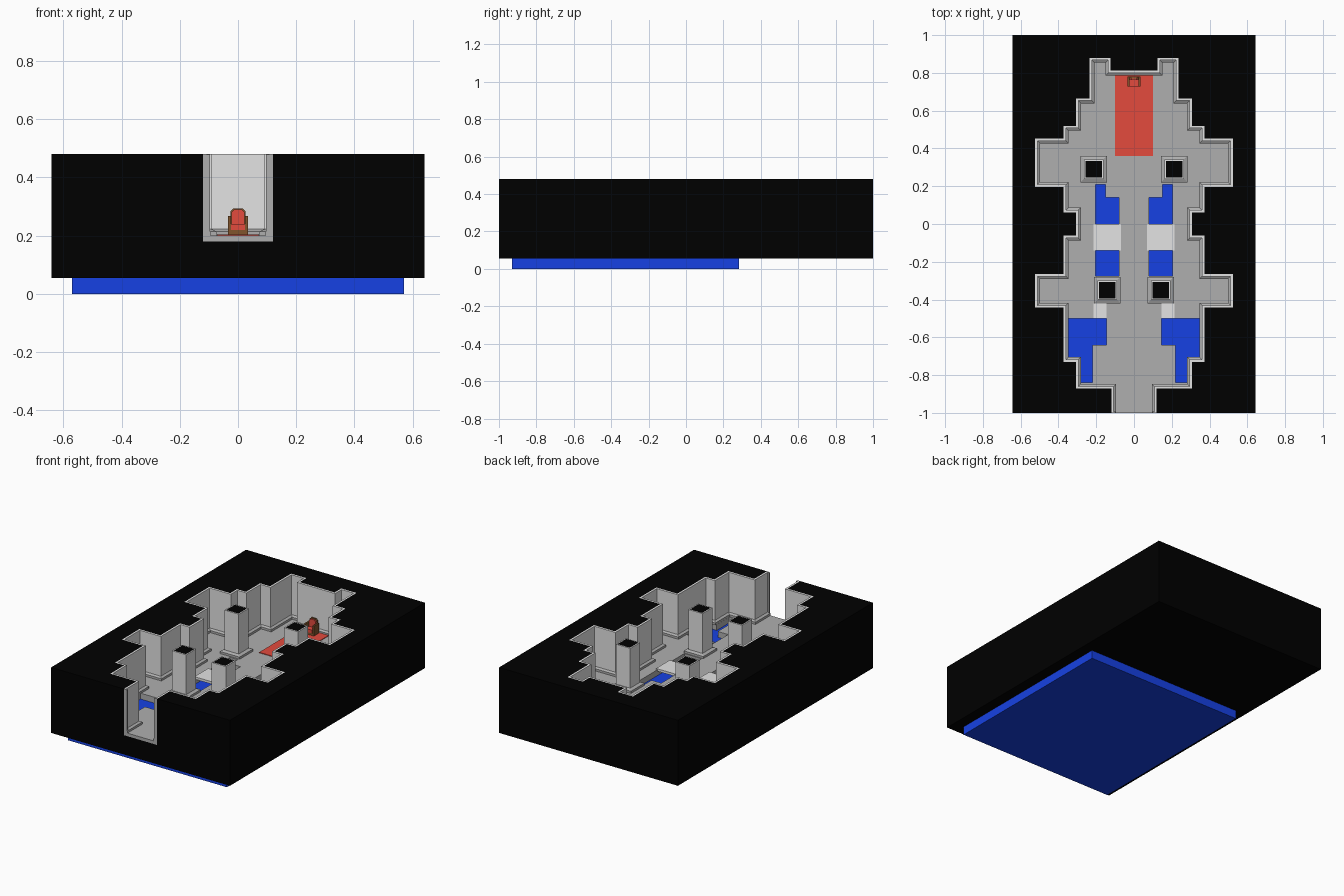
import bpy, bmesh
from mathutils import Vector

if "Cube" in bpy.data.objects:
    bpy.data.objects.remove(bpy.data.objects["Cube"])


def material(name, rgb):
    m = bpy.data.materials.new(name)
    m.diffuse_color = (*rgb, 1)
    m.use_nodes = True
    m.node_tree.nodes["Principled BSDF"].inputs["Base Color"].default_value = m.diffuse_color
    return m


BLACK = material("black rock", (0.0, 0.0, 0.0))
GREY = material("grey stone", (0.43, 0.43, 0.43))
LIGHT = material("light stone", (0.77, 0.77, 0.77))
BLUE = material("blue water", (0.008, 0.053, 0.77))
RED = material("red cloth", (0.77, 0.07, 0.048))
BROWN = material("brown wood", (0.22, 0.09, 0.025))


def finish(name, bm, mats):
    bmesh.ops.recalc_face_normals(bm, faces=bm.faces)
    me = bpy.data.meshes.new(name)
    bm.to_mesh(me)
    bm.free()
    for m in mats:
        me.materials.append(m)
    ob = bpy.data.objects.new(name, me)
    bpy.context.collection.objects.link(ob)
    return ob


def prism(name, points, z0, z1, mat):
    bm = bmesh.new()
    face = bm.faces.new([bm.verts.new((x, y, z0)) for x, y in points])
    ext = bmesh.ops.extrude_face_region(bm, geom=[face])
    moved = [v for v in ext["geom"] if isinstance(v, bmesh.types.BMVert)]
    bmesh.ops.translate(bm, verts=moved, vec=(0, 0, z1 - z0))
    return finish(name, bm, [mat])


def box(name, x0, x1, y0, y1, z0, z1, mat):
    return prism(name, [(x0, y0), (x1, y0), (x1, y1), (x0, y1)], z0, z1, mat)


def sweep(name, path, profile, closed):
    """Carry an (inward offset, height) profile along a right-angled path."""
    n = len(path)
    pts = [Vector(p) for p in path]
    dirs = [(pts[(i + 1) % n] - pts[i]).normalized() for i in range(n)]
    bm = bmesh.new()
    rings = []
    for i, p in enumerate(pts):
        if closed or 0 < i < n - 1:
            d = dirs[i - 1] + dirs[i]
        else:
            d = dirs[0] if i == 0 else dirs[n - 2]
        inward = Vector((d.y, -d.x))
        rings.append([bm.verts.new((*(p + inward * o), z)) for o, z in profile])
    k = len(profile)
    for i in range(n if closed else n - 1):
        a, b = rings[i], rings[(i + 1) % n]
        for j in range(k):
            bm.faces.new([a[j], a[(j + 1) % k], b[(j + 1) % k], b[j]])
    if not closed:
        bm.faces.new(rings[0])
        bm.faces.new(rings[-1])
    ob = finish(name, bm, [GREY, LIGHT])
    # Light walls above the grey skirting
    for f in ob.data.polygons:
        f.material_index = int(f.center.z > 0.3 and f.center.y > -0.995)
    return ob


def mirrored(points):
    return [(-x, y) for x, y in reversed(points)]


FLOOR, TOP, BED = 0.20, 0.48, 0.14

# Plan of the hall, left half from the entrance to the back wall
left = [(-0.12, -1), (-0.12, -0.872), (-0.307, -0.872), (-0.307, -0.73),
        (-0.372, -0.73), (-0.372, -0.443), (-0.523, -0.443), (-0.523, -0.265),
        (-0.372, -0.265), (-0.372, -0.062), (-0.307, -0.062), (-0.307, 0.062),
        (-0.372, 0.062), (-0.372, 0.197), (-0.523, 0.197), (-0.523, 0.452),
        (-0.372, 0.452), (-0.372, 0.52), (-0.307, 0.52), (-0.307, 0.665),
        (-0.235, 0.665), (-0.235, 0.88), (-0.125, 0.88), (-0.125, 0.812)]
hall = left + mirrored(left)

# Rock mass around and below the hall
prism("rock_walls", hall + [(0.642, -1), (0.642, 1), (-0.642, 1), (-0.642, -1)],
      BED, TOP, BLACK)
box("rock_base", -0.642, 0.642, -1, 1, 0.055, BED, BLACK)
box("rock_sill", -0.12, 0.12, -1, -0.99, BED, 0.18, BLACK)
box("water_tank", -0.57, 0.57, -0.93, 0.283, 0, 0.06, BLUE)

# Wall lining with stepped skirting
sweep("wall_lining", hall,
      [(0, FLOOR), (0, TOP), (0.012, TOP), (0.012, 0.222), (0.026, 0.214),
       (0.026, FLOOR)], False)

# Entrance sill and jamb trim
box("entry_sill", -0.12, 0.12, -1, -0.99, 0.18, FLOOR, GREY)
for s, side in ((-1, "left"), (1, "right")):
    x0, x1 = sorted((s * 0.12, s * 0.097))
    box(f"entry_jamb_{side}", x0, x1, -1.0, -0.992, FLOOR, TOP - 0.001, GREY)

# Floor with pool openings
upper = [(-0.205, 0.21), (-0.15, 0.21), (-0.15, 0.14), (-0.08, 0.14),
         (-0.08, -0.275), (-0.205, -0.275)]
lower = [(-0.35, -0.5), (-0.145, -0.5), (-0.145, -0.64), (-0.22, -0.64),
         (-0.22, -0.84), (-0.28, -0.84), (-0.28, -0.715), (-0.35, -0.715)]
pools = [upper, lower, mirrored(upper), mirrored(lower)]
floor_edge = [(x, max(y, -0.99)) for x, y in hall]
cu = bpy.data.curves.new("floor_plan", "CURVE")
cu.dimensions = "2D"
cu.fill_mode = "BOTH"
cu.extrude = (FLOOR - BED) / 2
for loop in [floor_edge] + pools:
    sp = cu.splines.new("POLY")
    sp.points.add(len(loop) - 1)
    for p, (x, y) in zip(sp.points, loop):
        p.co = (x, y, 0, 1)
    sp.use_cyclic_u = True
    sp.use_smooth = False
cu.materials.append(GREY)
floor = bpy.data.objects.new("floor", cu)
floor.location.z = (FLOOR + BED) / 2
bpy.context.collection.objects.link(floor)
bpy.context.view_layer.objects.active = floor
floor.select_set(True)
bpy.ops.object.convert(target="MESH")
bpy.ops.object.shade_flat()

# Water in the sunken pools
for i, loop in enumerate(pools):
    prism(f"pool_water_{i + 1}", loop, BED, 0.162, BLUE)

for s, side in ((-1, "left"), (1, "right")):
    # Bridges over the channels
    for name, a, b, y0, y1 in (("bridge", 0.07, 0.215, -0.14, 0.0),
                               ("small_bridge", 0.145, 0.215, -0.5, -0.42)):
        x0, x1 = sorted((s * a, s * b))
        box(f"{name}_{side}", x0, x1, y0, y1, 0.19, 0.206, LIGHT)
    # Square pillars with skirting, light rim and black cap
    for name, cx, cy in (("back_pillar", s * 0.213, 0.29),
                         ("front_pillar", s * 0.142, -0.35)):
        h = 0.044
        square = [(cx - h, cy - h), (cx - h, cy + h), (cx + h, cy + h), (cx + h, cy - h)]
        sweep(f"{name}_{side}", square,
              [(0, FLOOR), (0, TOP), (-0.007, TOP), (-0.007, 0.222),
               (-0.026, 0.214), (-0.026, FLOOR)], True)
        box(f"{name}_cap_{side}", cx - h, cx + h, cy - h, cy + h, TOP - 0.01, TOP, BLACK)

# Carpet
box("carpet", -0.1, 0.1, 0.36, 0.79, FLOOR - 0.005, FLOOR + 0.004, RED)

# Throne: wooden seat, arms and back with red cushions
box("throne_seat", -0.035, 0.035, 0.728, 0.78, FLOOR, 0.222, BROWN)
for s, side in ((-1, "left"), (1, "right")):
    x0, x1 = sorted((s * 0.024, s * 0.035))
    box(f"throne_arm_{side}", x0, x1, 0.728, 0.78, 0.222, 0.268, BROWN)
box("throne_cushion", -0.024, 0.024, 0.726, 0.77, 0.219, 0.24, RED)


def throne_back(name, w, y0, y1, z0, z1, mat):
    c = 0.01
    bm = bmesh.new()
    shape = [(-w, z0), (w, z0), (w, z1 - c), (w - c, z1), (c - w, z1), (-w, z1 - c)]
    rows = [[bm.verts.new((x, y, z)) for x, z in shape] for y in (y0, y1)]
    for row in rows:
        bm.faces.new(row)
    for i in range(6):
        j = (i + 1) % 6
        bm.faces.new([rows[0][i], rows[0][j], rows[1][j], rows[1][i]])
    finish(name, bm, [mat])


throne_back("throne_back", 0.026, 0.77, 0.782, 0.22, 0.294, BROWN)
throne_back("throne_back_cushion", 0.023, 0.762, 0.771, 0.23, 0.29, RED)
